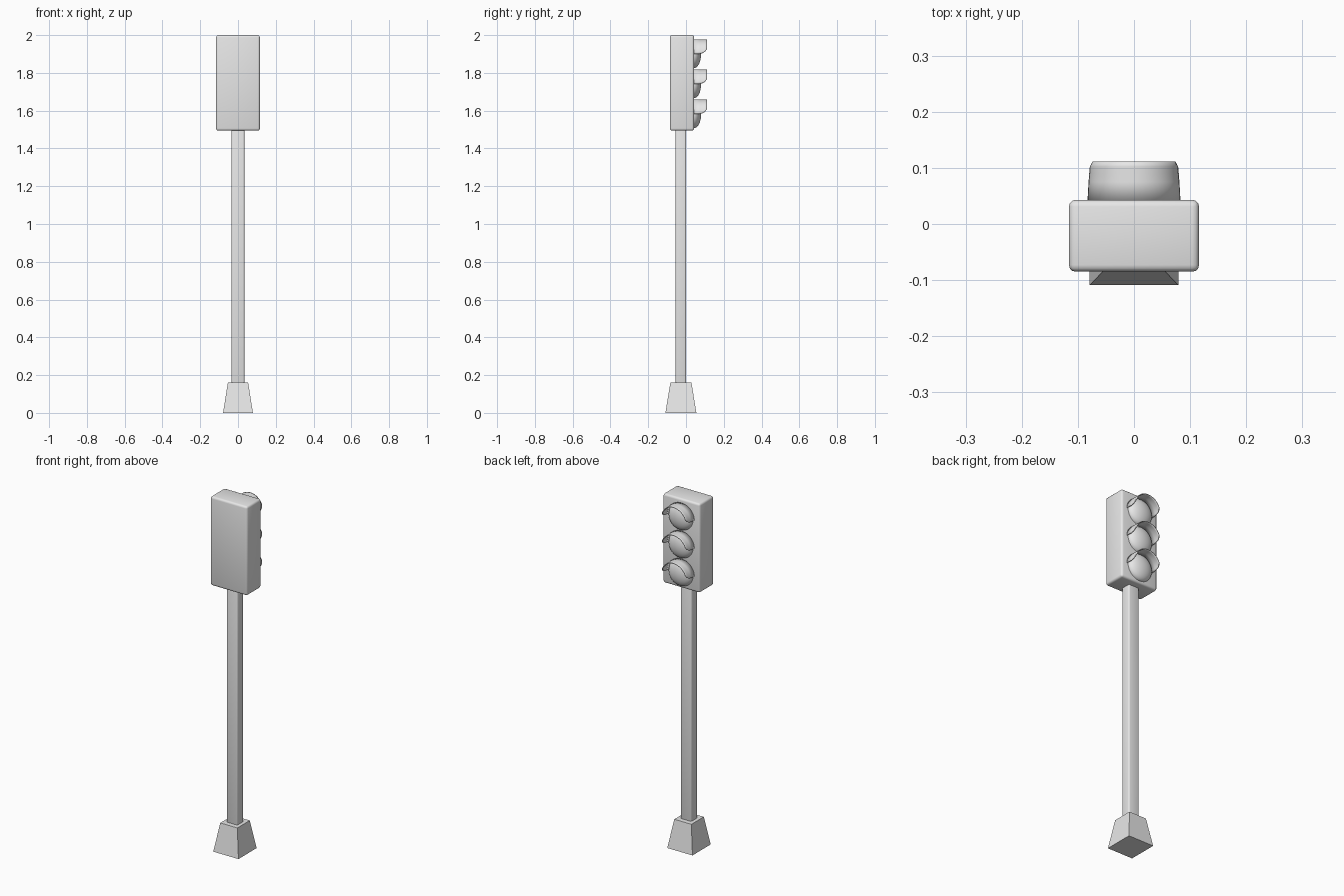
import bpy, bmesh
from math import sin, cos, pi, radians

cube = bpy.data.objects.get("Cube")
if cube:
    bpy.data.objects.remove(cube, do_unlink=True)

# Single grey finish
grey = bpy.data.materials.new("light_grey")
grey.use_nodes = True
grey.diffuse_color = (0.8, 0.8, 0.8, 1)
grey.node_tree.nodes["Principled BSDF"].inputs["Base Color"].default_value = (0.8, 0.8, 0.8, 1)


def add_object(name, bm, smooth=True):
    bmesh.ops.recalc_face_normals(bm, faces=bm.faces)
    mesh = bpy.data.meshes.new(name)
    bm.to_mesh(mesh)
    bm.free()
    mesh.materials.append(grey)
    obj = bpy.data.objects.new(name, mesh)
    bpy.context.collection.objects.link(obj)
    if smooth:
        bpy.ops.object.select_all(action='DESELECT')
        bpy.context.view_layer.objects.active = obj
        obj.select_set(True)
        bpy.ops.object.shade_smooth_by_angle(angle=radians(40))
    return obj


def box(name, low, high, bevel=0, top_scale=1):
    bm = bmesh.new()
    bmesh.ops.create_cube(bm, size=1)
    for v in bm.verts:
        scale = top_scale if v.co.z > 0 else 1
        v.co.x *= scale
        v.co.y *= scale
        for i in range(3):
            v.co[i] = (low[i] + high[i]) / 2 + v.co[i] * (high[i] - low[i])
    if bevel:
        bmesh.ops.bevel(bm, geom=bm.edges[:], offset=bevel, segments=3,
                        profile=0.5, affect='EDGES')
    return add_object(name, bm, smooth=bevel > 0)


def lens(name, z, radius=0.075, depth=0.038, y=0.042, segments=32, rings=8):
    # Domed lens: quarter ellipse revolved about the y axis
    bm = bmesh.new()
    loops = []
    for r in range(rings):
        a = r / rings * pi / 2
        loops.append([bm.verts.new((radius * cos(a) * cos(2 * pi * s / segments),
                                    y + depth * sin(a),
                                    z + radius * cos(a) * sin(2 * pi * s / segments)))
                      for s in range(segments)])
    tip = bm.verts.new((0, y + depth, z))
    for s in range(segments):
        n = (s + 1) % segments
        for a, b in zip(loops, loops[1:]):
            bm.faces.new((a[s], a[n], b[n], b[s]))
        bm.faces.new((loops[-1][s], loops[-1][n], tip))
    return add_object(name, bm)


def visor(name, z, segments=24):
    # Half-tube hood; each ring is (y, side radius, lower edge angle)
    profile = [(0.04, 0.083, 0), (0.075, 0.081, 1), (0.09, 0.08, 4),
               (0.102, 0.08, 10), (0.111, 0.079, 20)]
    bm = bmesh.new()
    loops = []
    for y, radius, start in profile:
        start = radians(start)
        angles = [start + (pi - 2 * start) * s / segments for s in range(segments + 1)]
        loops.append([bm.verts.new((radius * cos(a), y, z + 0.078 * sin(a)))
                      for a in angles])
    for a, b in zip(loops, loops[1:]):
        for s in range(segments):
            bm.faces.new((a[s], a[s + 1], b[s + 1], b[s]))
    obj = add_object(name, bm)
    # Face the shell outwards, then thicken it inwards
    mid = obj.data.polygons[segments // 2]
    if mid.normal.z < 0:
        obj.data.flip_normals()
    thick = obj.modifiers.new("thickness", 'SOLIDIFY')
    thick.thickness = 0.004
    thick.offset = -1
    return obj


# Foot, pole and signal housing
box("base", (-0.079, -0.109, 0), (0.079, 0.055, 0.16), top_scale=0.68)
box("pole", (-0.034, -0.055, 0.15), (0.034, 0.001, 1.51), bevel=0.008)
box("housing", (-0.116, -0.085, 1.494), (0.116, 0.043, 2), bevel=0.012)

# Three lamps, each with a hood
for i, position in enumerate(("top", "middle", "bottom")):
    height = 1.9 - 0.159 * i
    lens(position + "_lens", height)
    visor(position + "_visor", height)
